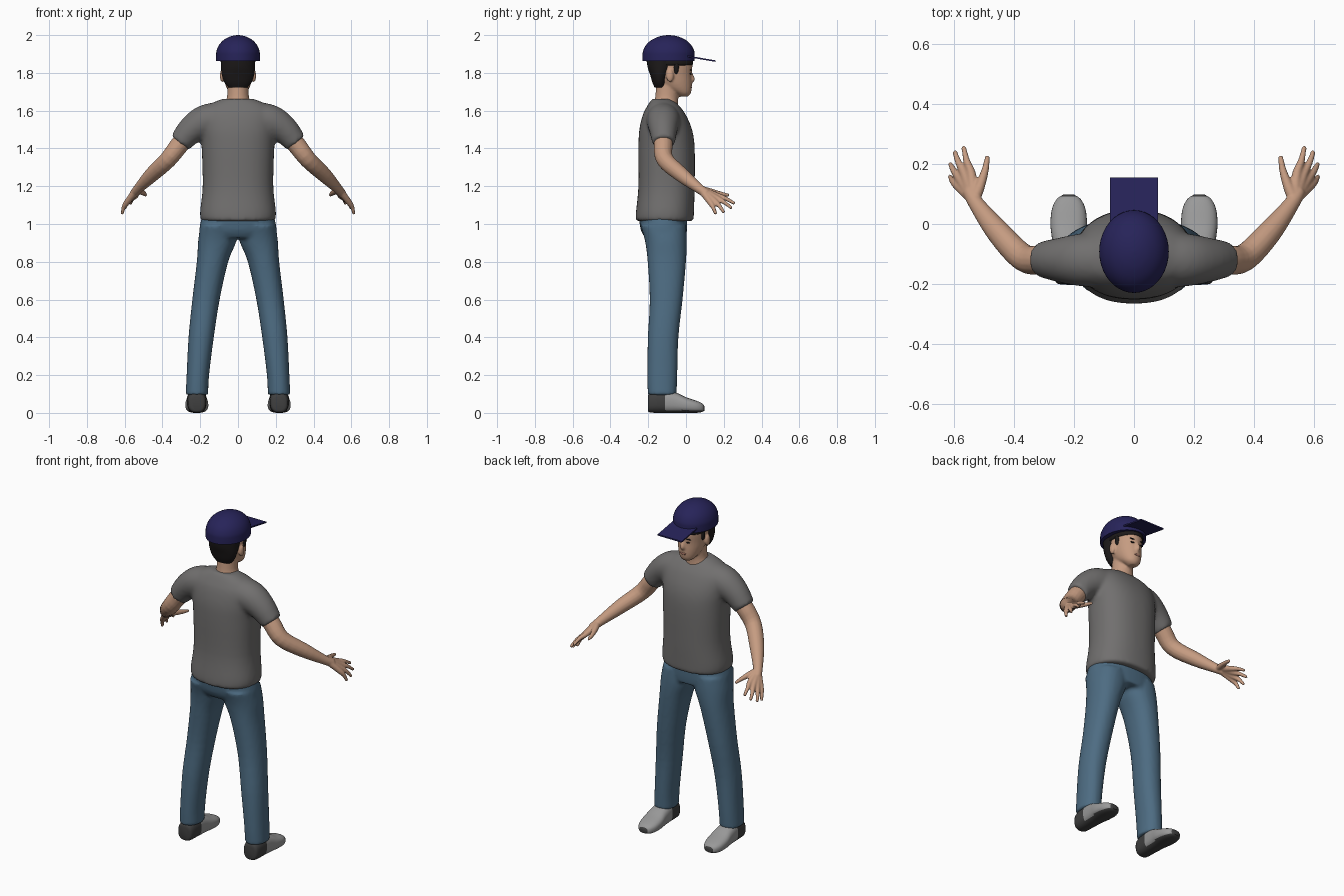
import bpy, bmesh, math
from mathutils import Vector

if "Cube" in bpy.data.objects:
    bpy.data.objects.remove(bpy.data.objects["Cube"])


def material(name, rgb):
    m = bpy.data.materials.new(name)
    m.diffuse_color = (*rgb, 1)
    m.use_nodes = True
    m.node_tree.nodes["Principled BSDF"].inputs["Base Color"].default_value = m.diffuse_color
    return m


SKIN = material("skin", (0.56, 0.33, 0.22))
SHIRT = material("grey_cotton", (0.165, 0.16, 0.158))
DENIM = material("blue_denim", (0.075, 0.15, 0.225))
NAVY = material("navy_cap", (0.020, 0.017, 0.10))
HAIR = material("black_hair", (0.012, 0.010, 0.010))
SHOE = material("light_grey_shoe", (0.32, 0.32, 0.32))
SOLE = material("dark_grey_sole", (0.05, 0.05, 0.05))
LIPS = material("lips", (0.42, 0.19, 0.14))


def refine(rows, k=4):
    """Catmull-Rom interpolation of rows of numbers."""
    out = []
    for i in range(len(rows) - 1):
        p = [rows[max(i - 1, 0)], rows[i], rows[i + 1], rows[min(i + 2, len(rows) - 1)]]
        for j in range(k):
            t = j / k
            out.append([0.5 * (2 * b + (c - a) * t + (2 * a - 5 * b + 4 * c - d) * t * t
                               + (3 * b - a - 3 * c + d) * t ** 3) for a, b, c, d in zip(*p)])
    return out + [list(rows[-1])]


def skin_rings(bm, rings):
    loops = [[bm.verts.new(p) for p in ring] for ring in rings]
    n = len(loops[0])
    for a, b in zip(loops, loops[1:]):
        for i in range(n):
            bm.faces.new((a[i], a[(i + 1) % n], b[(i + 1) % n], b[i]))
    bm.faces.new(loops[0])
    bm.faces.new(loops[-1])


def loft(bm, rows, axis="z", power=2.0, seg=32, side=1):
    """Rows are (t, a0, a1, b0, b1): a superellipse within those bounds at t along axis."""
    rings = []
    for t, a0, a1, b0, b1 in refine(rows):
        ring = []
        for i in range(seg):
            c, s = math.cos(2 * math.pi * i / seg), math.sin(2 * math.pi * i / seg)
            u = (a0 + a1) / 2 + (a1 - a0) / 2 * math.copysign(abs(c) ** (2 / power), c)
            v = (b0 + b1) / 2 + (b1 - b0) / 2 * math.copysign(abs(s) ** (2 / power), s)
            ring.append((side * u, v, t) if axis == "z" else (side * u, t, v))
        rings.append(ring)
    skin_rings(bm, rings)


def column(bm, rows, **kw):
    """Symmetric loft: rows are (z, half width, y back, y front)."""
    loft(bm, [(z, -w, w, y0, y1) for z, w, y0, y1 in rows], **kw)


def tube(bm, path, side=1, seg=16):
    """Round tube along rows of (x, y, z, radius)."""
    pts = refine(path)
    rings = []
    for i, (x, y, z, r) in enumerate(pts):
        a, b = pts[max(i - 1, 0)], pts[min(i + 1, len(pts) - 1)]
        d = (Vector(b[:3]) - Vector(a[:3])).normalized()
        u = d.cross(Vector((0, 0.6, 0.8))).normalized()
        v = d.cross(u)
        ring = []
        for k in range(seg):
            t = 2 * math.pi * k / seg
            p = Vector((x, y, z)) + r * (math.cos(t) * u + math.sin(t) * v)
            ring.append((side * p.x, p.y, p.z))
        rings.append(ring)
    skin_rings(bm, rings)


def ball(bm, centre, radii):
    new = bmesh.ops.create_uvsphere(bm, u_segments=16, v_segments=10, radius=1)["verts"]
    for v in new:
        v.co = Vector(c + r * k for c, r, k in zip(centre, radii, v.co))


def finish(name, bm, mats, voxel=0, smooth=4):
    bmesh.ops.recalc_face_normals(bm, faces=bm.faces)
    me = bpy.data.meshes.new(name)
    bm.to_mesh(me)
    bm.free()
    for m in mats:
        me.materials.append(m)
    ob = bpy.data.objects.new(name, me)
    bpy.context.collection.objects.link(ob)
    for p in me.polygons:
        p.use_smooth = True
    me.set_sharp_from_angle(angle=math.radians(40))
    if voxel:
        r = ob.modifiers.new("blend", "REMESH")
        r.mode, r.voxel_size, r.use_smooth_shade = "VOXEL", voxel, True
        s = ob.modifiers.new("soften", "SMOOTH")
        s.factor, s.iterations = 0.5, smooth
    return ob


# T-shirt: torso and short sleeves blended together
bm = bmesh.new()
column(bm, [(1.015, .195, -.265, .04), (1.06, .201, -.265, .042), (1.2, .187, -.252, .046),
            (1.4, .192, -.252, .046), (1.5, .2, -.247, .032), (1.58, .2, -.228, -.002),
            (1.625, .165, -.205, -.035), (1.648, .12, -.19, -.06), (1.663, .08, -.178, -.085)],
       power=2.3, seg=48)
for s in (1, -1):
    tube(bm, [(.10, -.12, 1.555, .092), (.18, -.12, 1.54, .088), (.25, -.12, 1.495, .074),
              (.307, -.118, 1.43, .06)], s, seg=24)
finish("shirt", bm, [SHIRT], 0.011, 6)

# Jeans: hips and two legs
bm = bmesh.new()
column(bm, [(.925, .19, -.215, 0), (.97, .205, -.24, .005), (1.05, .188, -.25, .005)], power=2.3, seg=40)
for s in (1, -1):
    loft(bm, [(.095, .158, .277, -.202, -.05), (.2, .153, .272, -.205, -.046),
              (.4, .128, .262, -.202, -.04), (.6, .097, .242, -.192, -.018),
              (.8, .052, .218, -.203, .0), (.91, .008, .211, -.217, .004),
              (.99, .0, .2, -.24, .0)], power=2.2, side=s)
finish("jeans", bm, [DENIM], 0.01, 4)

# Shoes with dark heel and sole
for s, label in ((1, "right"), (-1, "left")):
    bm = bmesh.new()
    loft(bm, [(y, .218 - w, .218 + w, z0, z1) for y, w, z0, z1 in (
        (-.202, .025, .015, .085), (-.188, .046, .002, .105), (-.11, .052, 0, .12),
        (-.05, .056, 0, .106), (.0, .061, 0, .083), (.05, .056, 0, .066),
        (.083, .04, .004, .052), (.098, .018, .012, .036))], axis="y", power=2.6, side=s)
    bm.normal_update()
    for f in bm.faces:
        c = f.calc_center_median()
        f.material_index = int(c.y < -.115 or c.z < .014 or c.y > .094)
    finish(label + "_shoe", bm, [SHOE, SOLE])

# Arms with hands
for s, label in ((1, "right"), (-1, "left")):
    bm = bmesh.new()
    tube(bm, [(.24, -.12, 1.49, .05), (.305, -.12, 1.425, .05), (.37, -.112, 1.342, .046),
              (.455, -.025, 1.262, .04), (.528, .07, 1.187, .026), (.55, .11, 1.16, .024)], s)
    wrist = (.535, .08, 1.182, .02)
    for knuckle, tip in (((.543, .165, 1.15), (.569, .258, 1.108)),
                         ((.565, .165, 1.135), (.599, .242, 1.083)),
                         ((.582, .152, 1.12), (.614, .202, 1.06)),
                         ((.590, .130, 1.112), (.614, .158, 1.052))):
        mid = [(a + b) / 2 for a, b in zip(knuckle, tip)]
        tube(bm, [wrist, (*knuckle, .016), (mid[0] + .003, mid[1], mid[2] + .005, .0115),
                  (*tip, .008)], s, 12)
    tube(bm, [wrist, (.517, .12, 1.174, .018), (.497, .18, 1.161, .0125), (.489, .228, 1.152, .008)], s, 12)
    finish(label + "_arm", bm, [SKIN], 0.005, 3)

# Head with neck, nose and ears
bm = bmesh.new()
column(bm, [(1.674, .022, -.04, .01), (1.69, .042, -.06, .024), (1.715, .058, -.11, .03),
            (1.75, .07, -.15, .031), (1.79, .077, -.175, .03), (1.84, .082, -.19, .034),
            (1.89, .08, -.19, .028), (1.94, .06, -.16, 0)])
column(bm, [(1.58, .085, -.17, -.04), (1.64, .068, -.168, -.042), (1.68, .057, -.162, -.04),
            (1.78, .055, -.155, -.03)])
tube(bm, [(0, .022, 1.805, .008), (0, .03, 1.785, .01), (0, .034, 1.764, .013), (0, .025, 1.752, .01)])
for s in (1, -1):
    ball(bm, (s * .084, -.085, 1.785), (.012, .02, .034))
finish("head", bm, [SKIN], 0.006, 3)

# Hair: back of the head, fringe and sideburns
bm = bmesh.new()
column(bm, [(1.722, .05, -.166, -.105), (1.75, .072, -.178, -.1), (1.79, .086, -.19, -.085),
            (1.83, .09, -.203, -.06), (1.875, .092, -.21, -.04)])
column(bm, [(1.84, .084, -.19, .03), (1.85, .09, -.2, .038), (1.88, .09, -.2, .036)])
for s in (1, -1):
    ball(bm, (s * .076, -.052, 1.83), (.012, .014, .036))
finish("hair", bm, [HAIR])

# Eyes, brows and mouth
bm = bmesh.new()
for s in (1, -1):
    ball(bm, (s * .031, .024, 1.795), (.013, .005, .0045))
    ball(bm, (s * .033, .025, 1.816), (.018, .005, .003))
finish("eyes_and_brows", bm, [HAIR])
bm = bmesh.new()
ball(bm, (0, .028, 1.724), (.021, .005, .006))
finish("mouth", bm, [LIPS])

# Cap crown and peak
bm = bmesh.new()
column(bm, [(z, w, -.092 - w * 1.19, -.092 + w * 1.19) for z, w in (
    (1.862, .116), (1.89, .116), (1.915, .114), (1.945, .102), (1.97, .081), (1.988, .053),
    (1.997, .026), (2.0, .004))], seg=40)
finish("cap_crown", bm, [NAVY])
bm = bmesh.new()
bmesh.ops.create_cube(bm, size=1)
for v in bm.verts:
    y = .0 if v.co.y < 0 else .155
    v.co = (v.co.x * .16, y, 1.889 - y * .17 + v.co.z * .008)
finish("cap_peak", bm, [NAVY])
